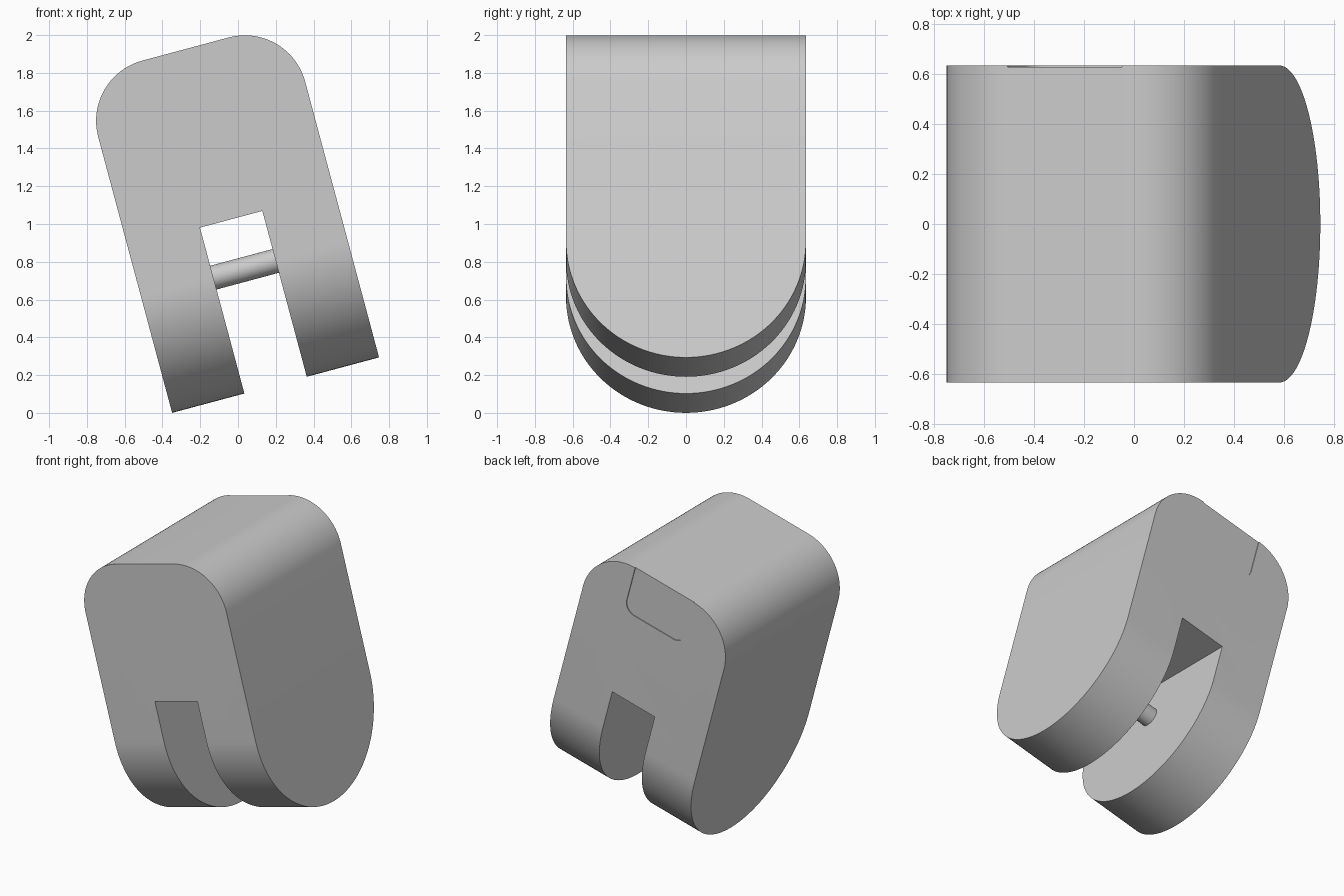
import bpy, bmesh, math
from mathutils import Matrix

if "Cube" in bpy.data.objects:
    bpy.data.objects.remove(bpy.data.objects["Cube"], do_unlink=True)

HALF_W, HALF_D, HEIGHT = 0.567, 0.635, 1.842
ROUND, SLOT_W, SLOT_TOP = 0.33, 0.171, 0.909
TILT = Matrix.Translation((0.199, 0, 0.147)) @ Matrix.Rotation(math.radians(-15), 4, "Y")

grey = bpy.data.materials.new("plain grey")
grey.use_nodes = True
grey.diffuse_color = (0.6, 0.6, 0.6, 1)
grey.node_tree.nodes["Principled BSDF"].inputs["Base Color"].default_value = (0.6, 0.6, 0.6, 1)


def arc(cx, cz, r, start, end, steps):
    """Points along an arc, angles in degrees."""
    angles = [math.radians(start + (end - start) * i / steps) for i in range(steps + 1)]
    return [(cx + r * math.cos(a), cz + r * math.sin(a)) for a in angles]


def finish(name, bm):
    bmesh.ops.recalc_face_normals(bm, faces=bm.faces)
    mesh = bpy.data.meshes.new(name)
    bm.to_mesh(mesh)
    bm.free()
    mesh.materials.append(grey)
    obj = bpy.data.objects.new(name, mesh)
    bpy.context.collection.objects.link(obj)
    return obj


def prism(name, outline, low, high, along):
    """Extrude a closed outline along x or y."""
    bm = bmesh.new()
    place = (lambda a, z, t: (t, a, z)) if along == "x" else (lambda a, z, t: (a, t, z))
    rings = [[bm.verts.new(place(a, z, t)) for a, z in outline] for t in (low, high)]
    for ring in rings:
        bm.faces.new(ring)
    n = len(outline)
    for i in range(n):
        j = (i + 1) % n
        bm.faces.new((rings[0][i], rings[0][j], rings[1][j], rings[1][i]))
    return finish(name, bm)


def activate(obj):
    bpy.ops.object.select_all(action="DESELECT")
    obj.select_set(True)
    bpy.context.view_layer.objects.active = obj


def cut(obj, tool, operation):
    activate(obj)
    mod = obj.modifiers.new("cut", "BOOLEAN")
    mod.operation, mod.object, mod.solver = operation, tool, "EXACT"
    bpy.ops.object.modifier_apply(modifier=mod.name)
    bpy.data.objects.remove(tool, do_unlink=True)


# Forked body: rounded shoulders above, open slot below
shoulder_x, shoulder_z = HALF_W - ROUND, HEIGHT - ROUND
outline = [(SLOT_W, -0.1), (HALF_W, -0.1)]
outline += arc(shoulder_x, shoulder_z, ROUND, 0, 90, 24)
outline += arc(-shoulder_x, shoulder_z, ROUND, 90, 180, 24)
outline += [(-HALF_W, -0.1), (-SLOT_W, -0.1), (-SLOT_W, SLOT_TOP), (SLOT_W, SLOT_TOP)]
body = prism("forked_body", outline, -0.8, 0.8, "y")

# Half-round prong ends, seen from the side
side = [(HALF_D, 2.2), (-HALF_D, 2.2)] + arc(0, HALF_D, HALF_D, 180, 360, 64)
cut(body, prism("side_cutter", side, -1, 1, "x"), "INTERSECT")

# Shallow recess at the top of the back face
r = 0.08
recess = [(shoulder_x, 2), (-shoulder_x, 2)]
recess += arc(-shoulder_x + r, shoulder_z + r, r, 180, 270, 10)
recess += arc(shoulder_x - r, shoulder_z + r, r, 270, 360, 10)
cut(body, prism("recess_cutter", recess, HALF_D - 0.006, 0.8, "y"), "DIFFERENCE")

# Cross pin between the prongs
pin_bm = bmesh.new()
bmesh.ops.create_cone(pin_bm, cap_ends=True, segments=32, radius1=0.065, radius2=0.065,
                      depth=2 * SLOT_W + 0.02,
                      matrix=Matrix.Translation((0, 0, HALF_D)) @ Matrix.Rotation(math.pi / 2, 4, "Y"))
pin = finish("cross_pin", pin_bm)

# Lean both parts and smooth the curved faces
for obj in (body, pin):
    obj.data.transform(TILT)
    activate(obj)
    bpy.ops.object.shade_smooth_by_angle(angle=math.radians(30))
